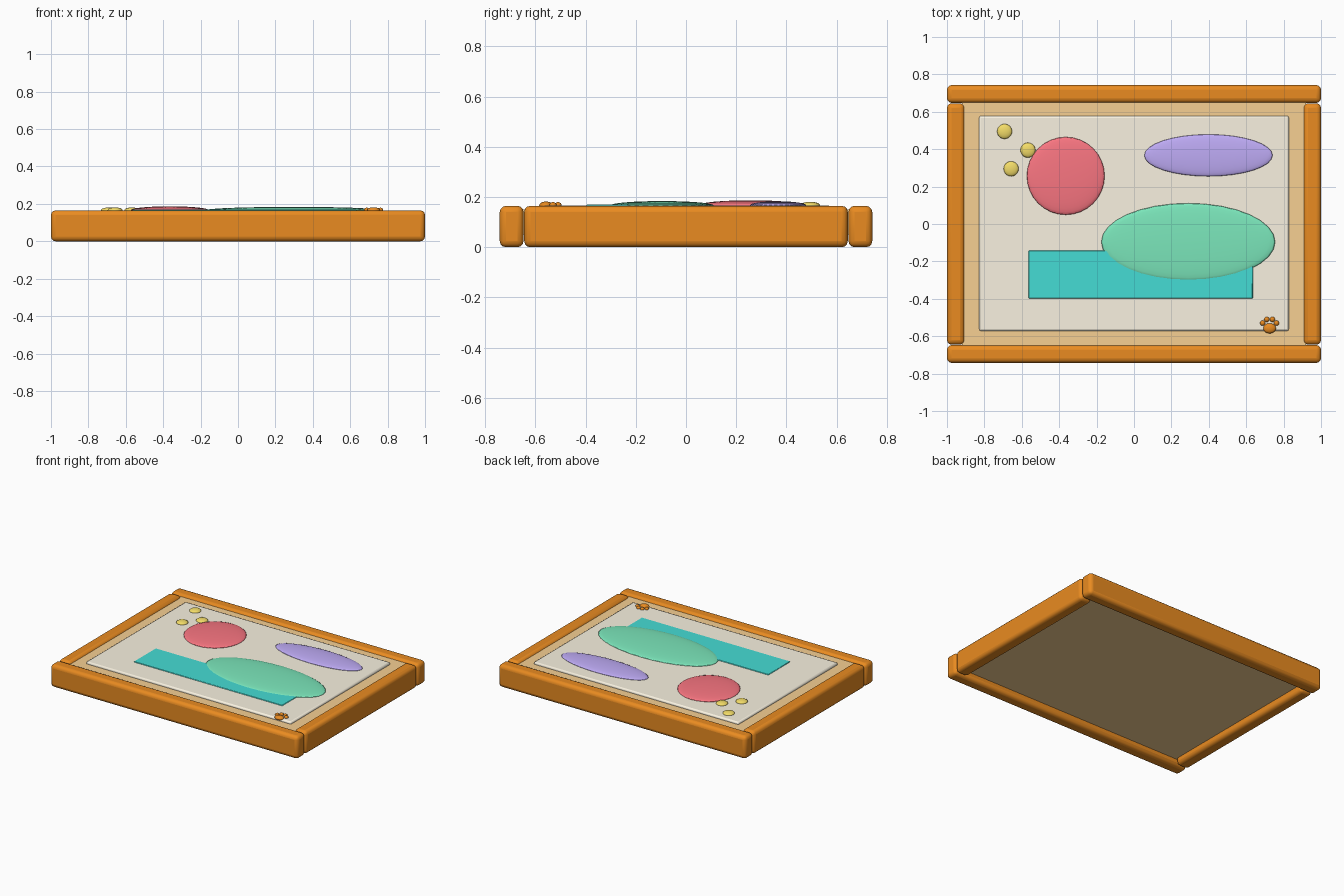
import bpy, math

if "Cube" in bpy.data.objects:
    bpy.data.objects.remove(bpy.data.objects["Cube"])


def material(name, rgb):
    m = bpy.data.materials.new(name)
    m.diffuse_color = (*rgb, 1)
    m.use_nodes = True
    m.node_tree.nodes["Principled BSDF"].inputs["Base Color"].default_value = m.diffuse_color
    return m


WOOD = material("orange_wood", (0.82, 0.26, 0.015))
TAN = material("tan_board", (0.93, 0.63, 0.29))
CREAM = material("cream_canvas", (0.95, 0.89, 0.75))
RED = material("red_paint", (0.95, 0.18, 0.22))
GREEN = material("green_paint", (0.20, 0.80, 0.50))
TEAL = material("teal_paint", (0.06, 0.72, 0.66))
LILAC = material("lilac_paint", (0.52, 0.41, 0.92))
YELLOW = material("yellow_paint", (0.90, 0.72, 0.14))


def finish(name, mat):
    ob = bpy.context.object
    ob.name = name
    ob.data.materials.append(mat)
    bpy.ops.object.transform_apply(location=False, rotation=False, scale=True)
    return ob


def box(name, center, size, mat, bevel, segments=3):
    bpy.ops.mesh.primitive_cube_add(size=1, location=center)
    bpy.context.object.scale = size
    ob = finish(name, mat)
    if bevel:
        b = ob.modifiers.new("rounded_edges", "BEVEL")
        b.width, b.segments = bevel, segments
        bpy.ops.object.shade_smooth_by_angle(angle=math.radians(35))
    return ob


def blob(name, center, radii, mat, segments=32):
    bpy.ops.mesh.primitive_uv_sphere_add(segments=segments, ring_count=segments // 2,
                                         radius=1, location=center)
    bpy.context.object.scale = radii
    ob = finish(name, mat)
    bpy.ops.object.shade_smooth()
    return ob


# Frame rails: long rails front and back, short ones between them
H = 0.165
for s, side in ((-1, "front"), (1, "back")):
    box(side + "_rail", (0, s * 0.695, H / 2), (2, 0.095, H), WOOD, 0.025)
for s, side in ((-1, "left"), (1, "right")):
    box(side + "_rail", (s * 0.9525, 0, H / 2), (0.095, 1.29, H), WOOD, 0.025)

# Backing board and canvas
box("backing_board", (0, 0, 0.1), (1.84, 1.32, 0.1), TAN, 0)
box("canvas", (0, 0.003, 0.153), (1.655, 1.15, 0.026), CREAM, 0.01, 2)

# Painted shapes
box("teal_band", (0.035, -0.27, 0.164), (1.2, 0.255, 0.012), TEAL, 0.003, 1)
blob("red_disc", (-0.365, 0.257, 0.167), (0.208, 0.208, 0.02), RED)
blob("green_oval", (0.29, -0.096, 0.166), (0.465, 0.207, 0.018), GREEN)
blob("lilac_oval", (0.398, 0.367, 0.167), (0.343, 0.112, 0.016), LILAC)
for i, (x, y) in enumerate(((-0.692, 0.495), (-0.567, 0.395), (-0.657, 0.295))):
    blob(f"yellow_dot_{i + 1}", (x, y, 0.167), (0.04, 0.04, 0.014), YELLOW, 20)

# Paw print: one pad and four toes
blob("paw_pad", (0.725, -0.558, 0.167), (0.034, 0.027, 0.015), WOOD, 20)
for s in (-1, 1):
    for k, (dx, y) in enumerate(((0.037, -0.53), (0.015, -0.51))):
        blob(f"paw_toe_{s}_{k}", (0.725 + s * dx, y, 0.168), (0.014, 0.014, 0.012), WOOD, 16)
